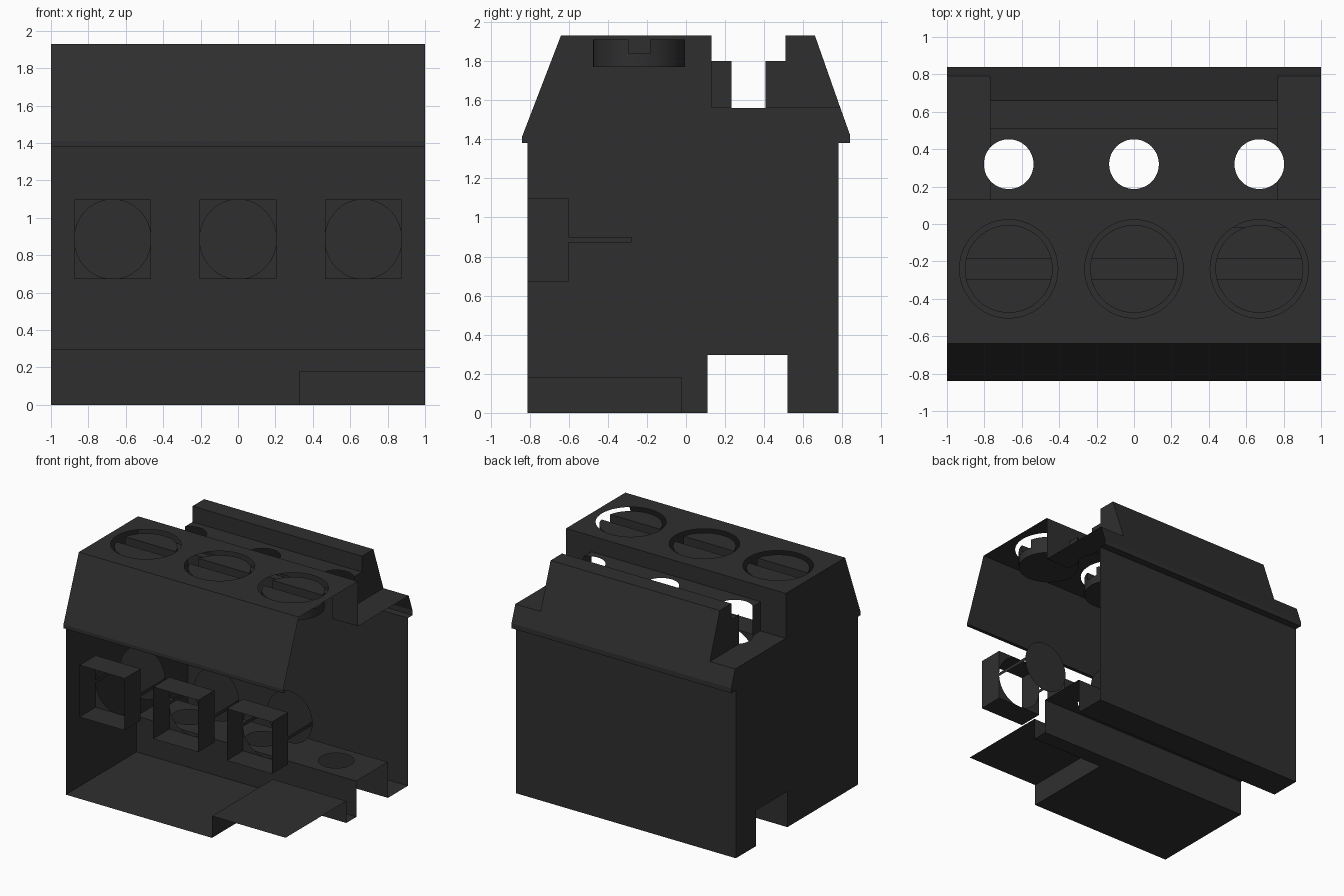
import bpy, bmesh, math
from mathutils import Vector
from mathutils.geometry import tessellate_polygon

cube = bpy.data.objects.get("Cube")
if cube:
    bpy.data.objects.remove(cube, do_unlink=True)

SHADE = 0.028
plastic = bpy.data.materials.new("dark_grey_plastic")
plastic.use_nodes = True
plastic.diffuse_color = (SHADE, SHADE, SHADE, 1)
plastic.node_tree.nodes["Principled BSDF"].inputs["Base Color"].default_value = (SHADE, SHADE, SHADE, 1)

POLES = (-0.67, 0, 0.67)
HOLE_Y, HOLE_R = 0.32, 0.133
SCREW_Y, SCREW_R, WELL_R = -0.24, 0.235, 0.263
END = 0.77                      # half length of the raised middle
CORE = Vector((0, 0, 0.9))


def finish(name, bm, smooth=False):
    mesh = bpy.data.meshes.new(name)
    bm.to_mesh(mesh)
    bm.free()
    mesh.materials.append(plastic)
    obj = bpy.data.objects.new(name, mesh)
    bpy.context.collection.objects.link(obj)
    if smooth:
        bpy.ops.object.select_all(action='DESELECT')
        obj.select_set(True)
        bpy.context.view_layer.objects.active = obj
        bpy.ops.object.shade_smooth_by_angle(angle=math.radians(30))
    return obj


def face_outward(bm):
    bm.normal_update()
    for f in bm.faces:
        if f.normal.dot(f.calc_center_median() - CORE) < 0:
            f.normal_flip()


def arc(cx, cy, rx, a0, a1, n=32, ry=None):
    ry = ry or rx
    return [(cx + rx * math.cos(a0 + (a1 - a0) * i / n),
             cy + ry * math.sin(a0 + (a1 - a0) * i / n)) for i in range(n + 1)]


def circle(cx, cy, r, ry=None):
    return arc(cx, cy, r, 0, math.tau, 48, ry)[:-1]


def sheet(name, axis, level, *loops):
    """Flat thin panel at one level of an axis; loops after the first are holes."""
    def place(p):
        v = list(p)
        v.insert("xyz".index(axis), level)
        return Vector(v)
    flat = [[Vector((p[0], p[1], 0)) for p in loop] for loop in loops]
    bm = bmesh.new()
    verts = [bm.verts.new(place(p)) for loop in loops for p in loop]
    for tri in tessellate_polygon(flat):
        if len(set(tri)) == 3:
            bm.faces.new([verts[i] for i in tri])
    bmesh.ops.dissolve_limit(bm, angle_limit=0.001, verts=bm.verts[:], edges=bm.edges[:])
    face_outward(bm)
    return finish(name, bm)


def strip(name, path, x0, x1):
    """Panels swept along x through a (y, z) path."""
    bm = bmesh.new()
    rows = [[bm.verts.new((x, y, z)) for x in (x0, x1)] for y, z in path]
    for a, b in zip(rows, rows[1:]):
        bm.faces.new((a[0], a[1], b[1], b[0]))
    face_outward(bm)
    return finish(name, bm)


def rect(a0, b0, a1, b1):
    return [(a0, b0), (a1, b0), (a1, b1), (a0, b1)]


def prism(bm, outline, z0, z1):
    low = [bm.verts.new((x, y, z0)) for x, y in outline]
    high = [bm.verts.new((x, y, z1)) for x, y in outline]
    bm.faces.new(low[::-1])
    bm.faces.new(high)
    for i in range(len(low)):
        j = (i + 1) % len(low)
        bm.faces.new((low[i], low[j], high[j], high[i]))


# Closed end wall; the opposite end and the front are open
sheet("end_wall", "x", -1, [
    (-0.81, 0), (0.11, 0), (0.11, 0.295), (0.52, 0.295), (0.52, 0), (0.78, 0),
    (0.78, 1.38), (0.84, 1.38), (0.84, 1.42), (0.79, 1.56), (0.13, 1.56),
    (0.13, 1.93), (-0.64, 1.93), (-0.84, 1.41), (-0.84, 1.38), (-0.81, 1.38)])

# Roof, back and base panels
strip("front_slope", [(-0.81, 1.38), (-0.84, 1.38), (-0.84, 1.41), (-0.64, 1.93)], -1, 1)
sheet("screw_deck", "z", 1.93, rect(-1, -0.64, 1, 0.13),
      *[circle(x, SCREW_Y, WELL_R) for x in POLES])
strip("back_wall", [(0.52, 0.295), (0.52, 0), (0.78, 0), (0.78, 1.38), (0.84, 1.38),
                    (0.84, 1.42), (0.79, 1.56)], -1, 1)
strip("channel_front", [(0.11, 0), (0.11, 0.295)], -1, 1)
sheet("channel_ceiling", "z", 0.295, rect(-1, 0.11, 1, 0.52),
      *[circle(x, HOLE_Y, HOLE_R) for x in POLES])
sheet("floor", "z", 0, [(-1, -0.81), (0.33, -0.81), (0.33, -0.02), (1, -0.02), (1, 0.11), (-1, 0.11)])
sheet("floor_recess_top", "z", 0.18, rect(0.33, -0.81, 1, -0.02))
sheet("floor_recess_side", "x", 0.33, rect(-0.81, 0, -0.02, 0.18))
sheet("floor_recess_back", "y", -0.02, rect(0.33, 0, 1, 0.18))

# Raised middle with its ridge and through holes
strip("deck_back", [(0.13, 1.93), (0.13, 1.8)], -END, END)
strip("ridge", [(0.51, 1.8), (0.51, 1.93), (0.66, 1.93), (0.79, 1.56)], -END, END)
cut = math.acos((END - POLES[2]) / HOLE_R)
chord = HOLE_R * math.sin(cut)
right_bite = arc(POLES[2], HOLE_Y, HOLE_R, math.tau - cut, cut)
left_bite = [(-x, y) for x, y in right_bite[::-1]]
sheet("groove_floor", "z", 1.8,
      [(-END, 0.13), (END, 0.13)] + right_bite + [(END, 0.51), (-END, 0.51)] + left_bite,
      circle(0, HOLE_Y, HOLE_R))

# Low shoulders at both ends
for side, label in ((1, "left"), (-1, "right")):
    x = side * END
    notch = [(side * px, py) for px, py in arc(POLES[2], HOLE_Y, HOLE_R, cut, -cut, 12)]
    sheet(label + "_shoulder", "z", 1.56,
          [(x, 0.13), (side, 0.13), (side, 0.79), (x, 0.79)] + notch)
    sheet(label + "_shoulder_wall", "y", 0.13, rect(min(x, side), 1.56, max(x, side), 1.93))
    sheet(label + "_groove_end", "x", x, rect(0.13, 1.56, HOLE_Y - chord, 1.8))
    sheet(label + "_ridge_end", "x", x, [
        (HOLE_Y + chord, 1.56), (0.79, 1.56), (0.66, 1.93), (0.51, 1.93),
        (0.51, 1.8), (HOLE_Y + chord, 1.8)])

# Slotted screws and wire entries, one set for each pole
HALF_W, HALF_H, MID_Z = 0.205, 0.213, 0.885
for n, x in enumerate(POLES, 1):
    bm = bmesh.new()
    prism(bm, circle(x, SCREW_Y, SCREW_R), 1.77, 1.84)
    a = math.asin(0.055 / SCREW_R)
    for start in (a, math.pi + a):
        prism(bm, arc(x, SCREW_Y, SCREW_R, start, start + math.pi - 2 * a, 24), 1.84, 1.91)
    finish("screw_%d" % n, bm, smooth=True)

    # Square sleeve, open at the front
    bm = bmesh.new()
    corners = rect(x - HALF_W, MID_Z - HALF_H, x + HALF_W, MID_Z + HALF_H)
    rows = [[bm.verts.new((px, y, pz)) for px, pz in corners] for y in (-0.81, -0.6)]
    for i in range(4):
        j = (i + 1) % 4
        bm.faces.new((rows[0][i], rows[0][j], rows[1][j], rows[1][i]))
    # Corner fillers around the round opening at its back
    for q, corner in enumerate((rows[1][2], rows[1][3], rows[1][0], rows[1][1])):
        pts = arc(x, MID_Z, HALF_W, q * math.pi / 2, (q + 1) * math.pi / 2, 12, HALF_H)
        bm.faces.new([corner] + [bm.verts.new((px, -0.6, pz)) for px, pz in pts[::-1]])
    finish("wire_sleeve_%d" % n, bm)

    sheet("wire_stop_%d" % n, "y", -0.28, circle(x, MID_Z, HALF_W, HALF_H))
    for side, label in ((1, "left"), (-1, "right")):
        sheet("%s_wire_rail_%d" % (label, n), "x", x + side * HALF_W,
              rect(-0.6, MID_Z - 0.014, -0.28, MID_Z + 0.014))
